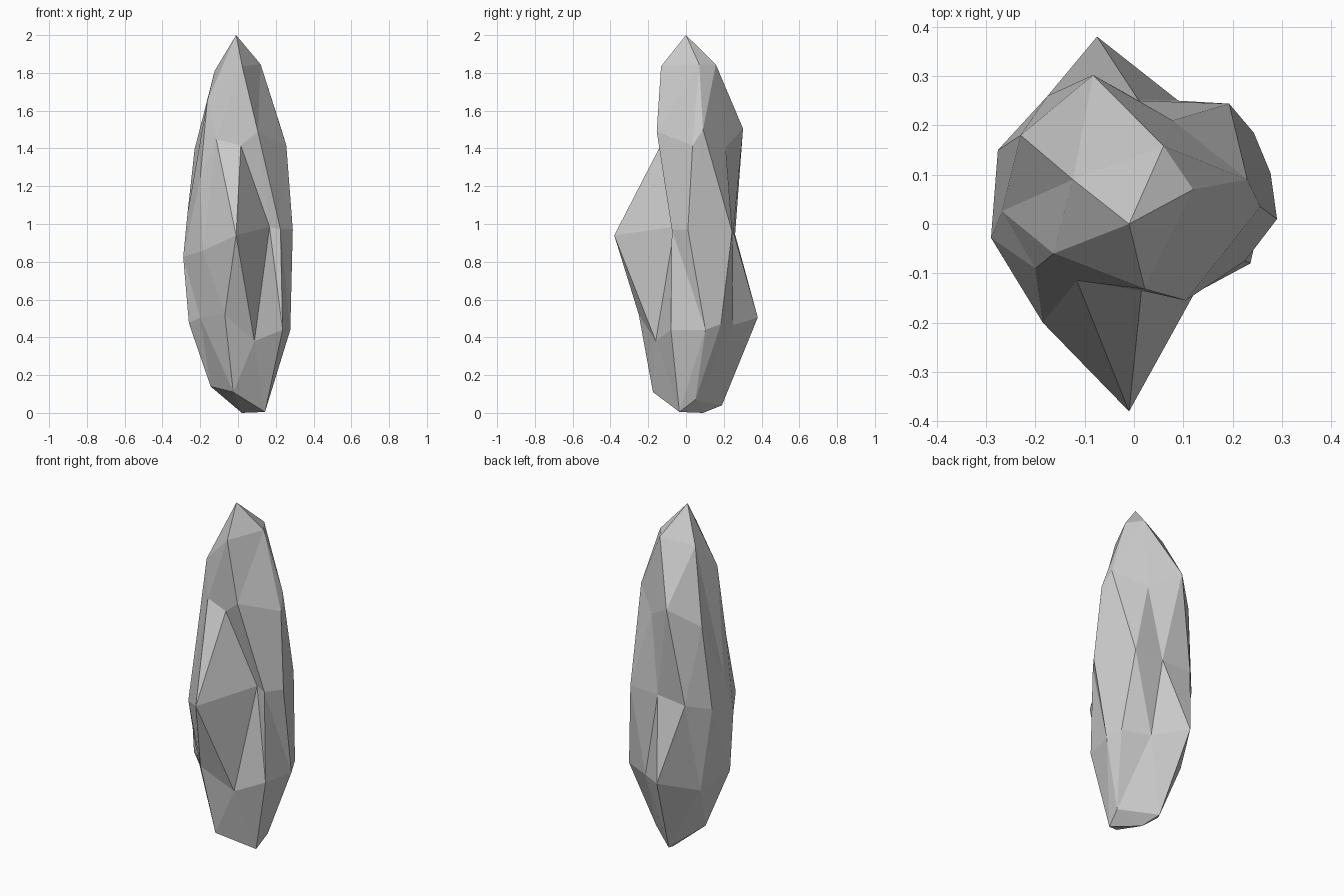
import bpy, math

# Faceted rock: a 42-point icosphere pulled into an irregular standing shard.
# Each ring lists its points counter-clockwise, from +x, top ring to bottom ring.
RINGS = [
    [(-.01, .0, 2)],
    [(.12, .07, 1.845), (.06, .158, 1.845), (-.124, .09, 1.81),
     (-.163, -.06, 1.65), (.022, -.132, 1.835)],
    [(.256, .035, 1.415), (.23, .09, 1.5), (.078, .21, 1.405), (-.083, .302, 1.505),
     (-.23, .18, 1.395), (-.268, .026, 1.05), (-.2, -.09, 1.24), (-.116, -.115, 1.45),
     (.015, -.135, 1.415), (.105, -.155, 1.49)],
    [(.29, .01, .97), (.193, .244, .96), (.01, .25, .96), (-.175, .26, .945),
     (-.276, .15, .91), (-.29, -.028, .825), (-.185, -.2, .86), (-.01, -.38, .94),
     (.167, -.06, .985), (.225, -.075, .97)],
    [(.277, .103, .44), (.243, .185, .47), (.09, .25, .465), (-.075, .38, .505),
     (-.2, .15, .41), (-.26, -.04, .475), (-.2, -.1, .505), (-.07, -.25, .52),
     (.087, -.16, .38), (.236, -.08, .44)],
    [(.16, .05, .07), (-.02, .19, .04), (-.145, .025, .14),
     (-.025, -.175, .11), (.143, -.035, .005)],
    [(.02, .09, 0)],
]

bpy.ops.mesh.primitive_ico_sphere_add(subdivisions=2, radius=1)
rock = bpy.context.object
rock.name = "rock"

# Sort the sphere's points into rings by height, then by angle
limits = [.95, .7, .3, -.3, -.7, -.95]
rings = [[] for _ in RINGS]
for v in rock.data.vertices:
    rings[sum(v.co.z < lim for lim in limits)].append(v)

for verts, points in zip(rings, RINGS):
    verts.sort(key=lambda v: (math.atan2(v.co.y, v.co.x) + .01) % math.tau)
    for v, p in zip(verts, points):
        v.co = p

# Flat facets
rock.data.shade_flat()
rock.data.update()
